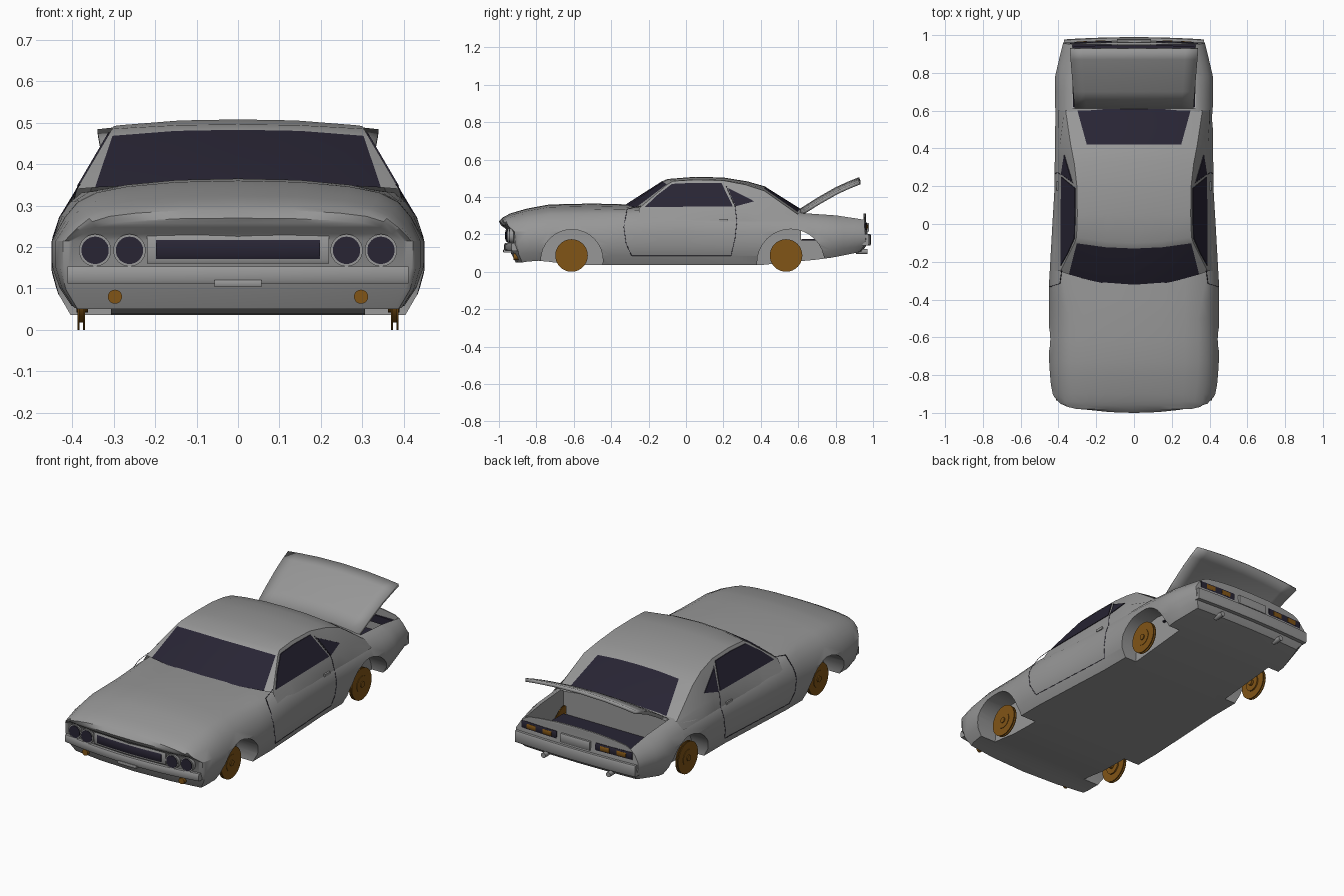
import bpy, bmesh, math
from mathutils import Matrix

if "Cube" in bpy.data.objects:
    bpy.data.objects.remove(bpy.data.objects["Cube"])

def material(name, rgb):
    m = bpy.data.materials.new(name)
    m.diffuse_color = (*rgb, 1)
    m.use_nodes = True
    m.node_tree.nodes["Principled BSDF"].inputs["Base Color"].default_value = m.diffuse_color
    return m

GREY = material("body_grey", (0.31, 0.31, 0.31))
DARK = material("dark_glass", (0.021, 0.018, 0.034))
BROWN = material("amber_brown", (0.22, 0.09, 0.008))

def make(name, verts, faces, mats, rule=None, smooth=True, angle=35):
    bm = bmesh.new()
    vs = [bm.verts.new(v) for v in verts]
    for f in faces:
        face = bm.faces.new([vs[i] for i in f])
        if rule:
            face.material_index = rule(face)
    bmesh.ops.remove_doubles(bm, verts=bm.verts, dist=1e-4)
    bmesh.ops.recalc_face_normals(bm, faces=bm.faces)
    me = bpy.data.meshes.new(name)
    bm.to_mesh(me)
    bm.free()
    ob = bpy.data.objects.new(name, me)
    bpy.context.collection.objects.link(ob)
    for m in mats:
        me.materials.append(m)
    if smooth:
        shade(ob, angle)
    return ob

def shade(ob, angle=35):
    bpy.ops.object.select_all(action='DESELECT')
    ob.select_set(True)
    bpy.context.view_layer.objects.active = ob
    bpy.ops.object.shade_smooth_by_angle(angle=math.radians(angle))

def key(table, t):
    if t <= table[0][0]:
        return table[0][1]
    for (a, p), (b, q) in zip(table, table[1:]):
        if t <= b:
            return p + (q - p) * (t - a) / (b - a)
    return table[-1][1]

def box(name, x0, x1, y0, y1, z0, z1, mat):
    v = [(x, y, z) for x in (x0, x1) for y in (y0, y1) for z in (z0, z1)]
    f = [(0, 1, 3, 2), (4, 6, 7, 5), (0, 4, 5, 1), (2, 3, 7, 6), (0, 2, 6, 4), (1, 5, 7, 3)]
    return make(name, v, f, [mat], smooth=False)

def cylinder(name, c, r, depth, axis, mat, n=32):
    bm = bmesh.new()
    bmesh.ops.create_cone(bm, cap_ends=True, segments=n, radius1=r, radius2=r, depth=depth)
    bm.transform(Matrix.Translation(c) @ Matrix.Rotation(math.pi / 2, 4, 'Y' if axis == 'x' else 'X'))
    me = bpy.data.meshes.new(name)
    bm.to_mesh(me)
    bm.free()
    me.materials.append(mat)
    ob = bpy.data.objects.new(name, me)
    bpy.context.collection.objects.link(ob)
    shade(ob)
    return ob

# Body outline curves along the length
WIDTH = [(-1, .40), (-.96, .418), (-.85, .44), (-.75, .449), (-.3, .449), (0, .432), (.2, .42),
         (.78, .418), (.9, .39), (.96, .375), (1, .367)]
TOP = [(-1, .27), (-.98, .29), (-.94, .312), (-.85, .338), (-.73, .36), (-.5, .365), (-.3, .36),
       (0, .35), (.6, .338), (.95, .312), (1, .31)]
BOTTOM = [(-.9, .05), (-.78, .06), (-.6, .036), (.4, .036), (.75, .07), (.94, .107)]
FULL = [(-.5, 0), (-.25, 1), (.4, 1), (.75, .3)]
NOSE = [(.05, -.91), (.085, -.93), (.145, -.953), (.215, -.957), (.232, -.965), (.248, -.99), (.27, -1)]
TAIL = [(.107, .94), (.14, .965), (.18, .978), (.235, .965), (.31, .962)]

def nose(x, z):
    return key(NOSE, z) + .04 * (x / .42) ** 2

def tail(x, z):
    return key(TAIL, z) - .012 * (x / .37) ** 2

def section(y):
    w, t, b, k = key(WIDTH, y), key(TOP, y), key(BOTTOM, y), key(FULL, y)
    h, d = t - .2, .215 - b
    return [(0, b), (.54 * w, b), (.9 * w, b), (.965 * w, b + .28 * d), (w, b + .6 * d), (w, .215),
            ((.93 + .04 * k) * w, .2 + .45 * h), ((.86 + .05 * k) * w, .2 + .68 * h),
            ((.76 + .1 * k) * w, .2 + .82 * h), (.6 * w, .2 + .91 * h), (.33 * w, .2 + .98 * h), (0, t)]

# Lofted body with nose and tail caps
stations = [-1, -.98, -.96, -.94, -.9, -.85, -.79, -.73, -.62, -.5, -.4, -.3, -.15, 0, .2, .4, .6,
            .7, .78, .84, .9, .94, .96, 1]
verts, faces = [], []
for s in stations:
    half = section(s)
    for x, z in half + [(-x, z) for x, z in half[-2:0:-1]]:
        verts.append((x, min(max(s, nose(x, z)), tail(x, z)), z))
n = len(verts) // len(stations)
for j in range(len(stations) - 1):
    for i in range(n):
        a, b = j * n + i, j * n + (i + 1) % n
        faces.append((a, b, b + n, a + n))
for s, fn in ((-1, nose), (1, tail)):
    rows = section(s)[2:]
    base = len(verts)
    for x, z in rows:
        verts += [(x * f, fn(x * f, z), z) for f in (-1, -.6, 0, .6, 1)]
    for r in range(len(rows) - 1):
        for c in range(4):
            a = base + r * 5 + c
            faces.append((a, a + 1, a + 6, a + 5))
body = make("body", verts, faces, [GREY], smooth=False)

# Wheel arches and trunk opening
cutters = [box("trunk_cutter", -.325, .325, .615, .95, .17, .5, GREY)]
for sx in (-1, 1):
    for y, z, r in ((-.61, .06, .166), (.56, .048, .18)):
        cutters.append(cylinder("arch_cutter", (sx * .407, y, z), r, .2, 'x', GREY))
for c in cutters:
    c.hide_render = True
    m = body.modifiers.new("cut", 'BOOLEAN')
    m.operation, m.solver, m.object = 'DIFFERENCE', 'EXACT', c
    bpy.context.view_layer.objects.active = body
    bpy.ops.object.modifier_apply(modifier=m.name)
    bpy.data.objects.remove(c)
shade(body, 32)
box("trunk_floor", -.322, .322, .618, .947, .168, .175, DARK)

# Cabin shell: centre (y, z), glass half width, rail (y, z)
def side_x(z):
    return .30 + (.492 - z) * .586

CABIN = [(-.33, .355, .345, -.25, .34), (-.13, .483, .303, -.10, .467), (-.10, .496, .29, -.07, .485),
         (.05, .508, .28, .05, .492), (.2, .504, .275, .2, .488), (.33, .483, .265, .32, .465),
         (.42, .457, .25, .42, .432), (.61, .338, .30, .60, .305)]
verts, faces = [], []
for cy, cz, g, ey, ez in CABIN:
    ex = min(side_x(ez), .362 if ey > .5 else 1)
    ring = []
    for x in (0, .5 * g, g, ex):
        t = x / ex
        ring.append((x, cy + (ey - cy) * t ** 2, cz + (ez - cz) * t ** 2.4))
    bz = min(.335, ez - .008)
    ring.append((min(side_x(bz), .37 if ey > .5 else 1), ey, bz))
    ring.append((.962 * key(WIDTH, ey), ey, .268))
    verts += [(-x, y, z) for x, y, z in ring[:0:-1]] + ring
for j in range(len(CABIN) - 1):
    for i in range(10):
        a = j * 11 + i
        faces.append((a, a + 1, a + 12, a + 11))

def cabin_rule(f):
    c = f.calc_center_median()
    inner = max(abs(v.co.x) for v in f.verts) < .346 and min(abs(v.co.x) for v in f.verts) < .2
    return int(inner and (c.y < -.12 or c.y > .43))

make("cabin", verts, faces, [GREY, DARK], cabin_rule)

# Side windows, door seams and handles
def body_x(y, z):
    pts = section(y)[2:]
    best = 0
    for (x0, z0), (x1, z1) in zip(pts, pts[1:]):
        if z0 <= z <= z1 and z1 > z0:
            best = x0 + (x1 - x0) * (z - z0) / (z1 - z0)
    if z >= .335:
        return side_x(z)
    if z > .268:
        low = .962 * key(WIDTH, y)
        best = max(best, low + (side_x(.335) - low) * (z - .268) / .067)
    return best

DOOR_GLASS = [(-.22, .346), (-.16, .405), (-.075, .47), (.05, .476), (.19, .474), (.25, .35)]
QUARTER_GLASS = [(.225, .448), (.365, .377), (.265, .35)]
SEAM = [(-.24, .352), (-.315, .335), (-.332, .24), (-.32, .15), (-.29, .085), (.24, .085), (.262, .18),
        (.272, .27), (.262, .35), (.205, .48)]
for sx, tag in ((1, "right"), (-1, "left")):
    for name, poly in (("door_glass_", DOOR_GLASS), ("quarter_glass_", QUARTER_GLASS)):
        k = len(poly)
        v = [(sx * (side_x(z) + o), y, z) for o in (.004, -.004) for y, z in poly]
        f = [tuple(range(k)), tuple(range(k, 2 * k))]
        f += [(i, (i + 1) % k, (i + 1) % k + k, i + k) for i in range(k)]
        make(name + tag, v, f, [DARK], smooth=False)
    pts = []
    for (y0, z0), (y1, z1) in zip(SEAM, SEAM[1:]):
        for i in range(6):
            y, z = y0 + (y1 - y0) * i / 6, z0 + (z1 - z0) * i / 6
            pts.append((sx * body_x(y, z), y, z, 1))
    cu = bpy.data.curves.new("door_seam_" + tag, 'CURVE')
    cu.dimensions, cu.bevel_depth, cu.bevel_resolution = '3D', .0018, 0
    sp = cu.splines.new('POLY')
    sp.points.add(len(pts) - 1)
    for p, co in zip(sp.points, pts):
        p.co = co
    cu.materials.append(DARK)
    bpy.context.collection.objects.link(bpy.data.objects.new("door_seam_" + tag, cu))
    hx = body_x(.2, .275)
    box("door_handle_" + tag, sx * (hx - .01), sx * (hx + .008), .178, .225, .268, .282, GREY)

# Raised trunk lid
LID = [(.61, .338, .315), (.70, .395, .322), (.80, .452, .33), (.87, .484, .336), (.925, .506, .34)]
cols = (-1, -.8, -.45, 0, .45, .8, 1)
v = [(w * c, y, z - .022 * c * c) for y, z, w in LID for c in cols]
f = [(j * 7 + i, j * 7 + i + 1, j * 7 + i + 8, j * 7 + i + 7) for j in range(4) for i in range(6)]
lid = make("trunk_lid", v, f, [GREY])
sol = lid.modifiers.new("thickness", 'SOLIDIFY')
sol.thickness, sol.offset = .018, -1

# Strips that follow the nose or tail curve
def strip(name, fn, x0, x1, z0, z1, out, mat):
    d, zm, N, e = (-1 if fn is nose else 1), (z0 + z1) / 2, 12, min(.008, (z1 - z0) / 5)
    v, f = [], []
    for i in range(N + 1):
        x = x0 + (x1 - x0) * i / N
        y = fn(x, zm)
        v += [(x, y - d * .02, z0), (x, y + d * (out - e / 2), z0), (x, y + d * out, z0 + e),
              (x, y + d * out, z1 - e), (x, y + d * (out - e / 2), z1), (x, y - d * .02, z1)]
    for i in range(N):
        for k in range(6):
            a, b = i * 6 + k, i * 6 + (k + 1) % 6
            f.append((a, b, b + 6, a + 6))
    f += [tuple(range(6)), tuple(range(N * 6, N * 6 + 6))]
    make(name, v, f, [mat])

strip("front_bumper", nose, -.412, .412, .112, .153, .024, GREY)
strip("front_plate_mount", nose, -.057, .057, .104, .12, .037, GREY)
strip("grille_frame", nose, -.22, .22, .16, .23, .008, GREY)
strip("grille", nose, -.198, .198, .171, .217, .012, DARK)
strip("rear_bumper", tail, -.37, .37, .14, .203, .014, GREY)
strip("rear_plate", tail, -.09, .09, .213, .262, .014, GREY)
for s in (-1, 1):
    # Headlights and front marker lamps
    for x in (.345, .262):
        y = nose(x, .19)
        cylinder("headlight_rim", (s * x, y, .192), .039, .03, 'y', GREY)
        cylinder("headlight_lens", (s * x, y - .001, .192), .033, .034, 'y', DARK)
    cylinder("marker_lamp", (s * .297, nose(.297, .08), .08), .017, .03, 'y', BROWN, 20)
    # Tail lamps and exhaust tips
    strip("tail_lamp", tail, s * .12, s * .34, .22, .262, .006, DARK)
    strip("tail_lamp_inner", tail, s * .15, s * .205, .228, .254, .009, BROWN)
    strip("tail_lamp_outer", tail, s * .25, s * .305, .228, .254, .009, BROWN)
    cylinder("exhaust_tip", (s * .2, .94, .108), .014, .06, 'y', GREY, 16)
    # Wheels: twin thin discs on a stepped hub
    for y in (-.612, .535):
        for name, x, r, d in (("wheel_outer", .385, .087, .005), ("wheel_inner", .372, .087, .005),
                              ("wheel_core", .378, .07, .012), ("wheel_ring", .376, .045, .028),
                              ("wheel_hub", .372, .016, .046)):
            cylinder(name, (s * x, y, .0872), r, d, 'x', BROWN)
